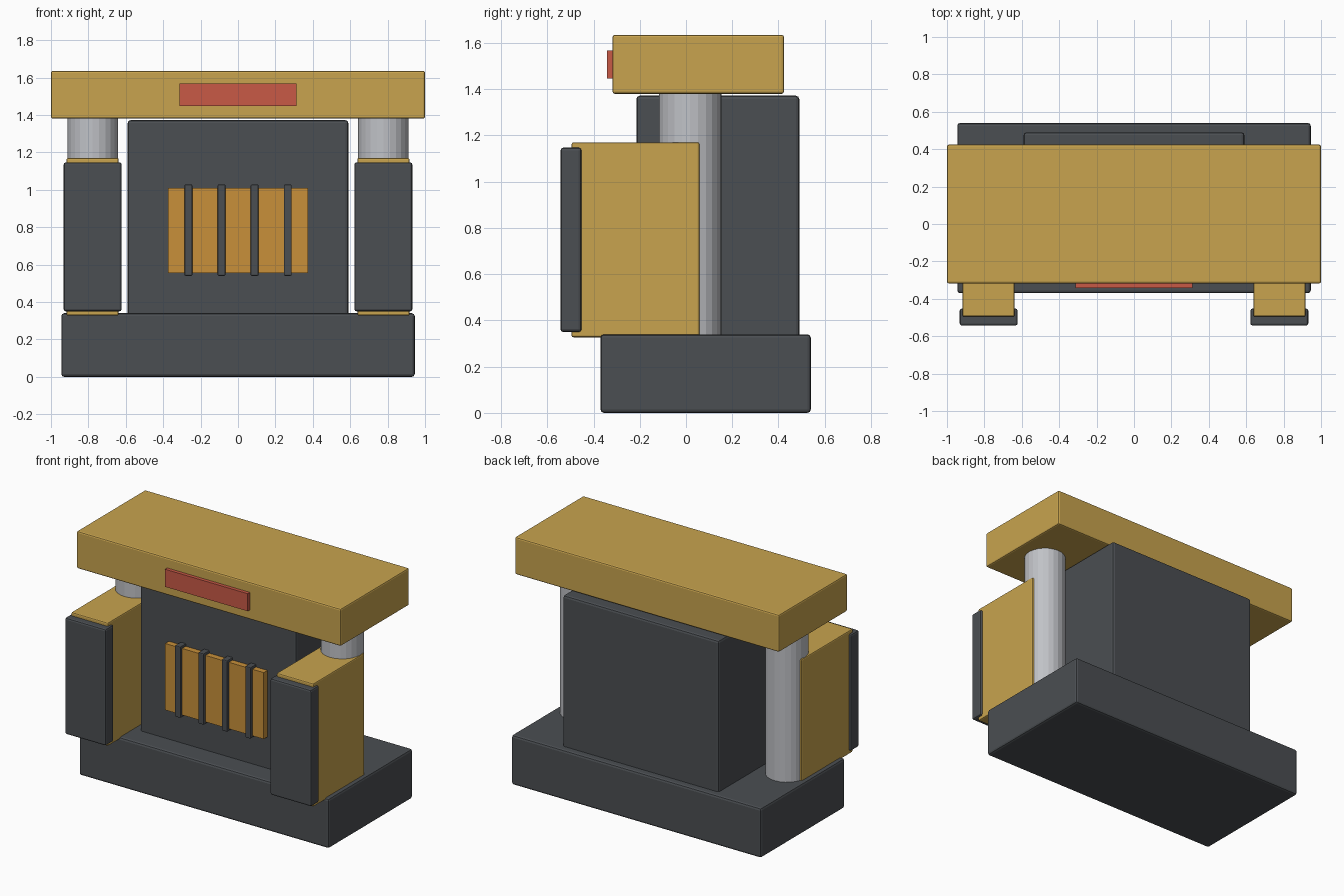
import bpy

default = bpy.data.objects.get("Cube")
if default:
    bpy.data.objects.remove(default, do_unlink=True)


def material(name, rgb):
    m = bpy.data.materials.new(name)
    m.use_nodes = True
    color = (*rgb, 1)
    m.diffuse_color = color
    m.node_tree.nodes["Principled BSDF"].inputs["Base Color"].default_value = color
    return m


charcoal = material("charcoal", (0.07, 0.077, 0.085))
yellow = material("ochre_yellow", (0.58, 0.37, 0.077))
orange = material("amber_orange", (0.58, 0.28, 0.042))
red = material("signal_red", (0.58, 0.1, 0.062))
steel = material("steel", (0.53, 0.54, 0.57))


def box(name, mat, x, y, z, bevel=0.0):
    """Box from (min, max) ranges on each axis, with optional rounded edges."""
    ranges = (x, y, z)
    bpy.ops.mesh.primitive_cube_add(size=1, location=[(a + b) / 2 for a, b in ranges])
    ob = bpy.context.object
    ob.name = name
    ob.scale = [b - a for a, b in ranges]
    bpy.ops.object.transform_apply(location=False, rotation=False, scale=True)
    ob.data.materials.append(mat)
    if bevel:
        mod = ob.modifiers.new("rounded_edges", 'BEVEL')
        mod.width = bevel
        mod.segments = 2
    return ob


# Base, main body and top slab
box("base", charcoal, (-0.945, 0.945), (-0.37, 0.54), (0, 0.34), 0.015)
box("body", charcoal, (-0.59, 0.59), (-0.215, 0.49), (0.3, 1.372), 0.015)
box("top_slab", yellow, (-1, 1), (-0.318, 0.424), (1.38, 1.635), 0.01)
box("front_light", red, (-0.313, 0.313), (-0.342, -0.3), (1.447, 1.567))

# Front grille with upright bars
box("grille_panel", orange, (-0.373, 0.373), (-0.255, -0.2), (0.555, 1.01))
for i in range(4):
    x = -0.265 + i * 0.177
    box(f"grille_bar_{i + 1}", charcoal, (x - 0.021, x + 0.021),
        (-0.275, -0.2), (0.54, 1.028), 0.006)

# Side columns, arms and front pads
for side, s in (("left", 1), ("right", -1)):
    def span(a, b):
        return sorted((s * a, s * b))

    bpy.ops.mesh.primitive_cylinder_add(vertices=24, radius=0.135, depth=1.08,
                                        location=(s * 0.777, 0.018, 0.86))
    column = bpy.context.object
    column.name = f"{side}_column"
    column.data.materials.append(steel)
    box(f"{side}_arm", yellow, span(0.638, 0.917), (-0.495, 0.058), (0.327, 1.17), 0.008)
    box(f"{side}_pad", charcoal, span(0.622, 0.932), (-0.543, -0.452), (0.35, 1.147), 0.012)
